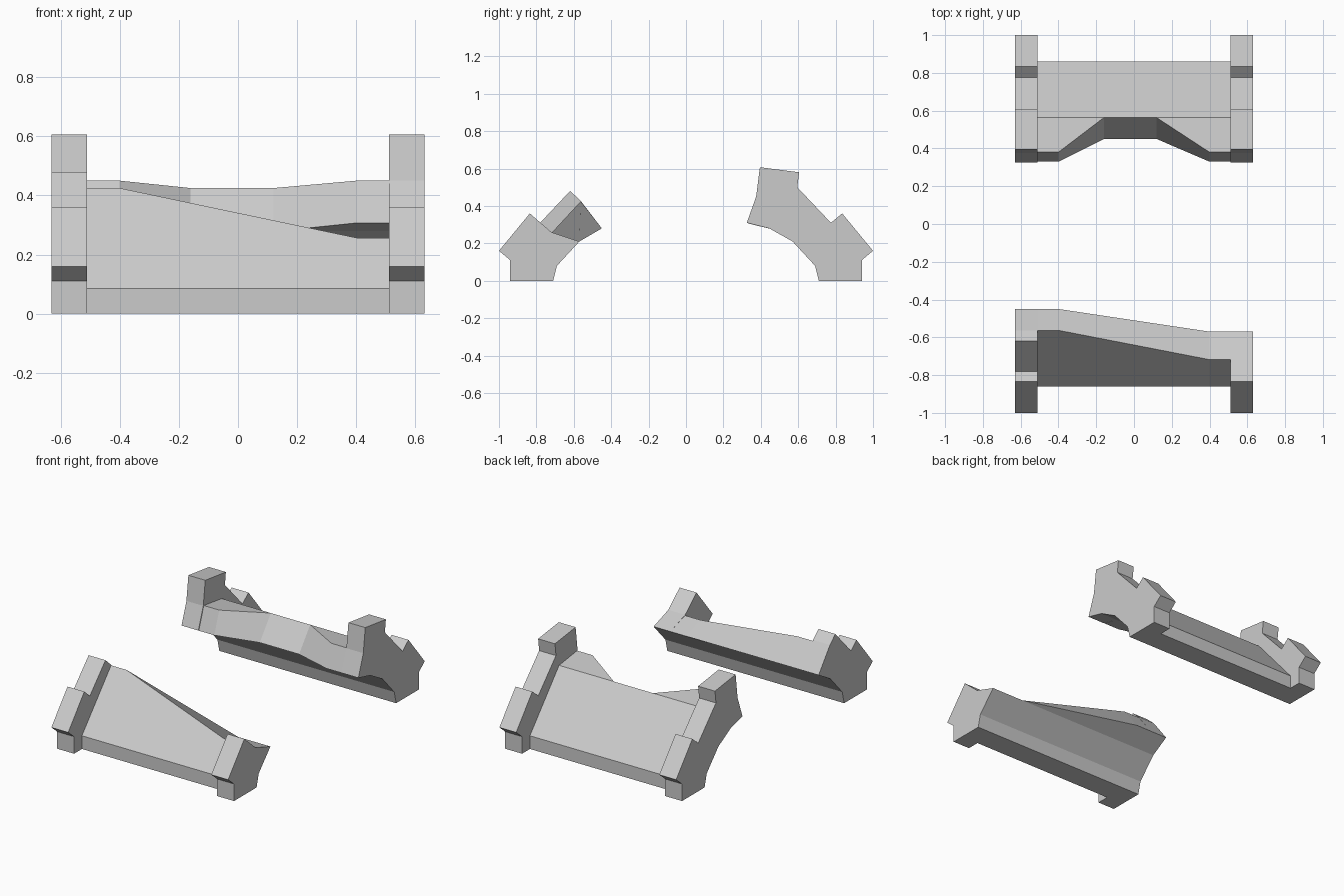
import bpy, bmesh

if "Cube" in bpy.data.objects:
    bpy.data.objects.remove(bpy.data.objects["Cube"])


def loft(name, sections):
    """Solid through (x, [(y, z), ...]) sections with equal point counts."""
    bm = bmesh.new()
    rings = [[bm.verts.new((x, y, z)) for y, z in prof] for x, prof in sections]
    n = len(rings[0])
    for a, b in zip(rings, rings[1:]):
        for i in range(n):
            j = (i + 1) % n
            bm.faces.new((a[i], a[j], b[j], b[i]))
    bm.faces.new(rings[0])
    bm.faces.new(rings[-1])
    bmesh.ops.remove_doubles(bm, verts=bm.verts, dist=1e-4)
    bmesh.ops.recalc_face_normals(bm, faces=bm.faces)
    mesh = bpy.data.meshes.new(name)
    bm.to_mesh(mesh)
    bm.free()
    obj = bpy.data.objects.new(name, mesh)
    bpy.context.collection.objects.link(obj)
    return obj


def flip(prof):
    return [(-y, z) for y, z in prof]


X_IN, X_OUT = 0.51, 0.63

# Shared lower profiles (y measured outward from the centre)
foot = [(0.57, 0.21), (0.69, 0.08), (0.71, 0.0)]
rib_base = foot + [(0.94, 0.0), (0.94, 0.11), (1.0, 0.16), (0.835, 0.36)]
panel_base = foot + [(0.86, 0.0), (0.86, 0.085)]

# Back ribs, full height
back_rib = rib_base + [(0.775, 0.31), (0.595, 0.50), (0.605, 0.58), (0.395, 0.607),
                       (0.375, 0.45), (0.325, 0.31), (0.445, 0.28)]
for side, s in (("left", -1), ("right", 1)):
    loft("back_rib_" + side, [(s * X_IN, back_rib), (s * X_OUT, back_rib)])

# Back wall with a notch broken out of its top edge
high = panel_base + [(0.563, 0.425), (0.38, 0.45), (0.33, 0.307), (0.445, 0.28)]
low = panel_base + [(0.563, 0.425), (0.563, 0.425), (0.45, 0.278), (0.45, 0.278)]
loft("back_wall", [(-X_IN, high), (-0.40, high), (-0.16, low),
                   (0.12, low), (0.40, high), (X_IN, high)])

# Front ribs, broken off at different heights
tall_rib = rib_base + [(0.78, 0.31), (0.62, 0.48), (0.565, 0.43), (0.45, 0.28)]
short_rib = rib_base + [(0.72, 0.26)]
loft("front_rib_left", [(-X_OUT, flip(tall_rib)), (-X_IN, flip(tall_rib))])
loft("front_rib_right", [(X_IN, flip(short_rib)), (X_OUT, flip(short_rib))])

# Front wall sloping down to the right
tall = flip(panel_base + [(0.563, 0.425), (0.45, 0.28)])
short = flip(panel_base + [(0.718, 0.257), (0.57, 0.21)])
loft("front_wall", [(-X_IN, tall), (-0.40, tall), (0.40, short), (X_IN, short)])
